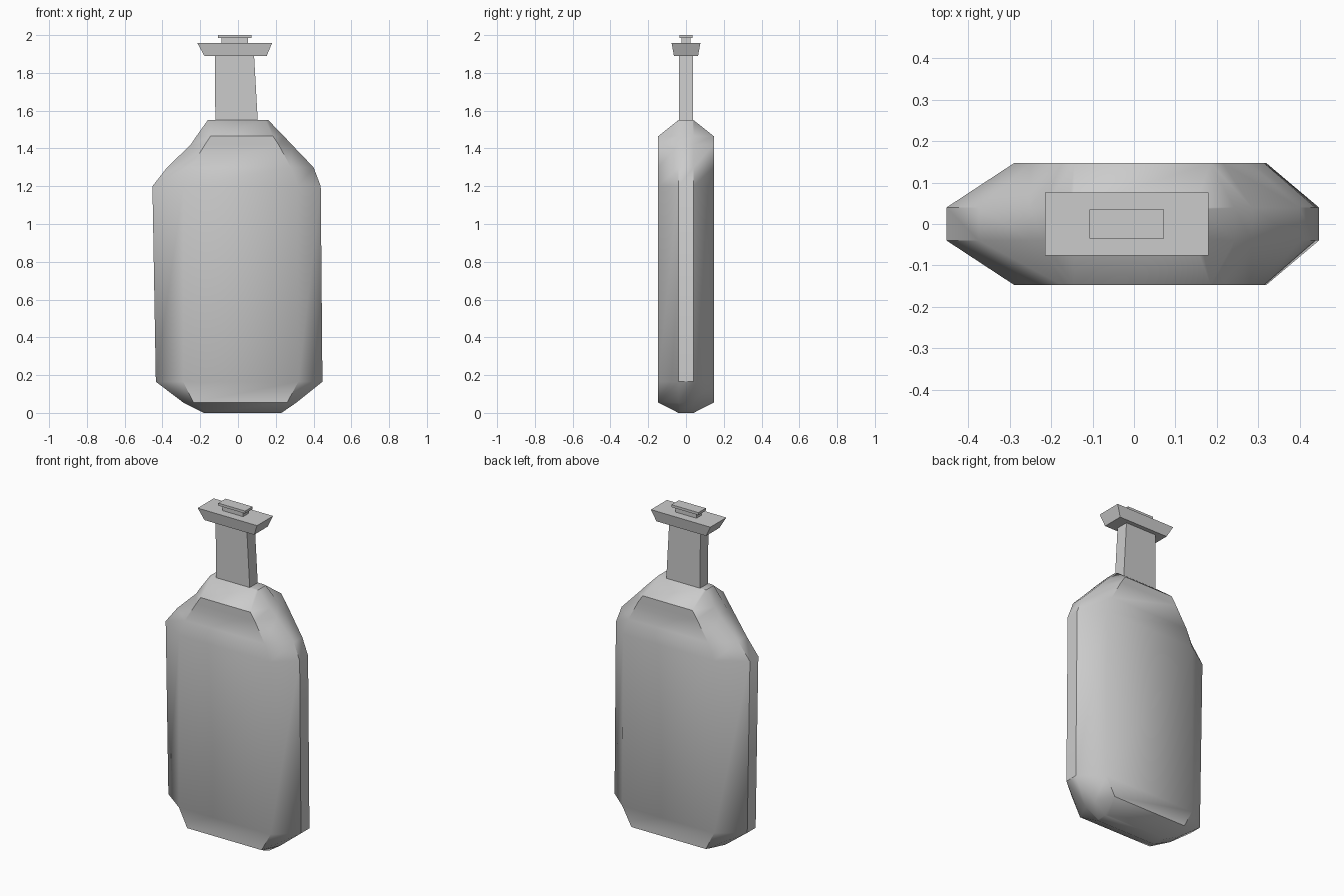
import bpy, bmesh, math

if "Cube" in bpy.data.objects:
    bpy.data.objects.remove(bpy.data.objects["Cube"])


def loft(name, rings, smooth=None):
    """Skin a stack of equal-sized rings of points and cap both ends."""
    bm = bmesh.new()
    loops = [[bm.verts.new(p) for p in ring] for ring in rings]
    n = len(loops[0])
    for a, b in zip(loops, loops[1:]):
        for i in range(n):
            j = (i + 1) % n
            bm.faces.new((a[i], a[j], b[j], b[i]))
    bm.faces.new(loops[0][::-1])
    bm.faces.new(loops[-1])
    bmesh.ops.recalc_face_normals(bm, faces=bm.faces[:])
    mesh = bpy.data.meshes.new(name)
    bm.to_mesh(mesh)
    bm.free()
    obj = bpy.data.objects.new(name, mesh)
    bpy.context.collection.objects.link(obj)
    if smooth:
        bpy.context.view_layer.objects.active = obj
        obj.select_set(True)
        bpy.ops.object.shade_smooth_by_angle(angle=math.radians(smooth))
        obj.select_set(False)
    return obj


def octagon(z, x0, x1, f0, f1, ys, yf):
    """Flask section: outer width x0..x1, flat front and back f0..f1."""
    return [(x0, -ys, z), (f0, -yf, z), (f1, -yf, z), (x1, -ys, z),
            (x1, ys, z), (f1, yf, z), (f0, yf, z), (x0, ys, z)]


def rect(z, x0, x1, y):
    return [(x0, -y, z), (x1, -y, z), (x1, y, z), (x0, y, z)]


# Flat flask body with chamfered base, sides and shoulders
body = [
    (0.00, -0.18, 0.23, -0.165, 0.215, 0.03, 0.04),
    (0.055, -0.29, 0.31, -0.235, 0.26, 0.04, 0.147),
    (0.165, -0.435, 0.447, -0.29, 0.32, 0.04, 0.147),
    (1.20, -0.453, 0.438, -0.29, 0.315, 0.04, 0.147),
    (1.30, -0.375, 0.40, -0.25, 0.28, 0.04, 0.147),
    (1.42, -0.25, 0.285, -0.175, 0.215, 0.04, 0.147),
    (1.465, -0.22, 0.243, -0.145, 0.185, 0.04, 0.147),
    (1.55, -0.16, 0.16, -0.145, 0.145, 0.035, 0.04),
]
loft("flask_body", [octagon(*r) for r in body], smooth=45)

# Neck, flared collar and stepped stopper
loft("neck", [rect(1.54, -0.12, 0.105, 0.038), rect(1.895, -0.122, 0.085, 0.038)])
loft("collar", [rect(1.89, -0.178, 0.152, 0.064), rect(1.957, -0.215, 0.18, 0.076)])
loft("stopper_stem", [rect(1.955, -0.087, 0.052, 0.025), rect(1.988, -0.087, 0.052, 0.025)])
loft("stopper_top", [rect(1.985, -0.107, 0.072, 0.035), rect(2.0, -0.107, 0.072, 0.035)])
